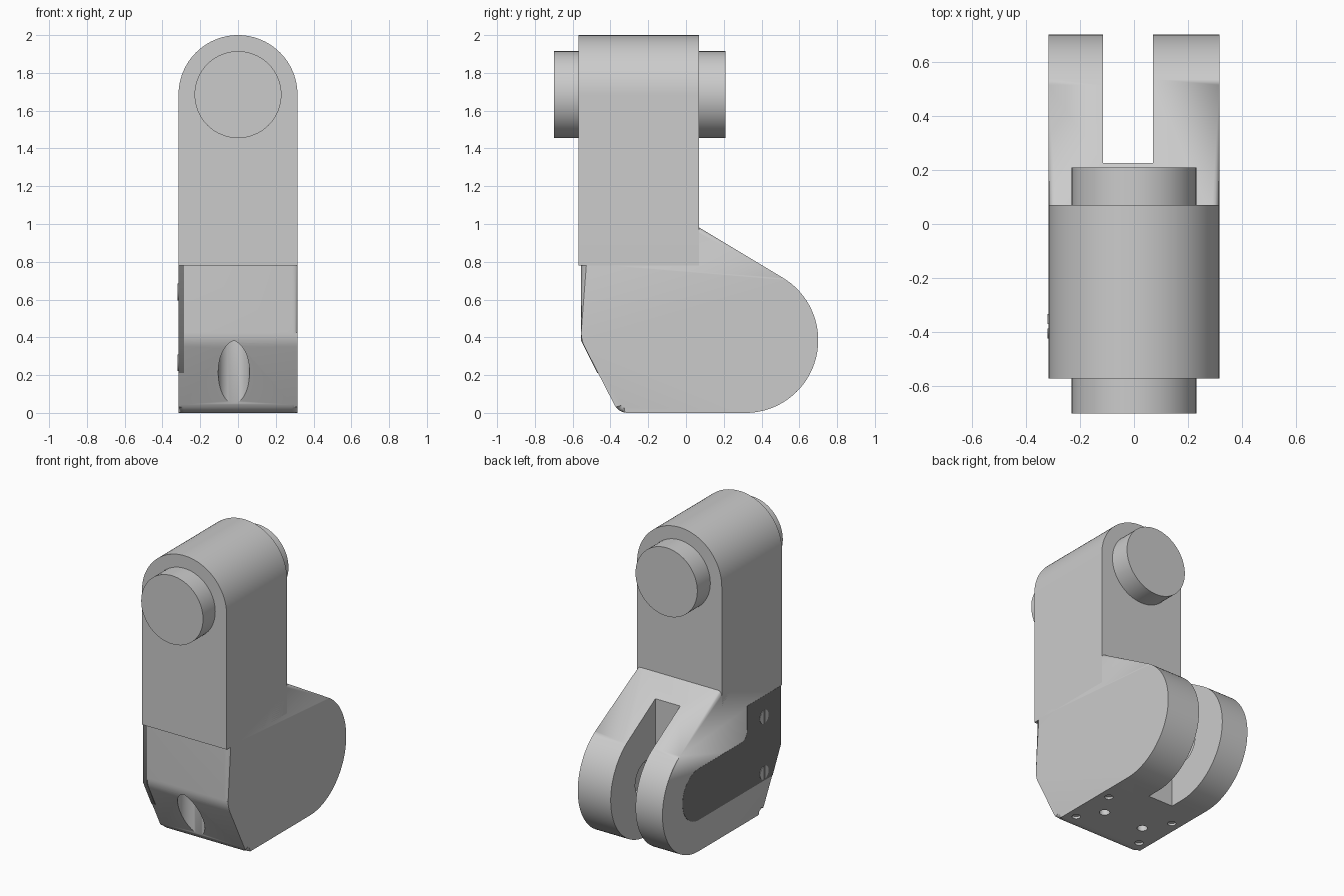
import bpy, bmesh
from math import sin, cos, radians
from mathutils import Vector

if "Cube" in bpy.data.objects:
    bpy.data.objects.remove(bpy.data.objects["Cube"])


def arc(cx, cy, r, a0, a1, n=24):
    return [(cx + r * cos(radians(a0 + (a1 - a0) * i / n)),
             cy + r * sin(radians(a0 + (a1 - a0) * i / n))) for i in range(n + 1)]


def fillet(a, b, c, cut, n=6):
    """Rounded corner at b between a and c, starting 'cut' away from b."""
    a, b, c = Vector(a), Vector(b), Vector(c)
    p, q = b + (a - b).normalized() * cut, b + (c - b).normalized() * cut
    return [tuple(p * (1 - t) ** 2 + b * 2 * t * (1 - t) + q * t * t)
            for t in (i / n for i in range(n + 1))]


def prism(name, pts, axis, lo, hi, bevel=0.0):
    """Extrude a 2D outline along an axis; rims may be rounded."""
    place = {'X': lambda u, v, w: (w, u, v),
             'Y': lambda u, v, w: (u, w, v),
             'Z': lambda u, v, w: (u, v, w)}[axis]
    bm = bmesh.new()
    rings = [[bm.verts.new(place(u, v, w)) for u, v in pts] for w in (lo, hi)]
    caps = [bm.faces.new(r) for r in rings]
    n = len(pts)
    for i in range(n):
        j = (i + 1) % n
        bm.faces.new((rings[0][i], rings[0][j], rings[1][j], rings[1][i]))
    if bevel:
        bmesh.ops.bevel(bm, geom=[e for f in caps for e in f.edges], offset=bevel,
                        offset_type='OFFSET', segments=4, profile=0.5,
                        affect='EDGES', clamp_overlap=True)
    bmesh.ops.recalc_face_normals(bm, faces=bm.faces[:])
    mesh = bpy.data.meshes.new(name)
    bm.to_mesh(mesh)
    bm.free()
    obj = bpy.data.objects.new(name, mesh)
    bpy.context.collection.objects.link(obj)
    return obj


def cylinder(name, axis, u, v, r, lo, hi, n=48):
    return prism(name, arc(u, v, r, 0, 360, n)[:-1], axis, lo, hi)


def box(name, x0, x1, y0, y1, z0, z1):
    return prism(name, [(x0, y0), (x1, y0), (x1, y1), (x0, y1)], 'Z', z0, z1)


def activate(obj):
    bpy.ops.object.select_all(action='DESELECT')
    obj.select_set(True)
    bpy.context.view_layer.objects.active = obj


def carve(obj, cutters):
    for c in cutters:
        c.hide_render = True
        activate(obj)
        m = obj.modifiers.new("cut", 'BOOLEAN')
        m.operation, m.solver, m.object = 'DIFFERENCE', 'EXACT', c
        bpy.ops.object.modifier_apply(modifier=m.name)
        bpy.data.objects.remove(c, do_unlink=True)


HALF = 0.315           # half width of the whole part
PY, PZ = 0.315, 0.385  # centre of the rounded rear fork

# Upper link with round top
link = prism("upper_link",
             [(-HALF, 0.78), (HALF, 0.78)] + arc(0, 2 - HALF, HALF, 0, 180, 48),
             'Y', -0.57, 0.07)

# Pivot pin through the link
pin = cylinder("pivot_pin", 'Y', 0, 2 - HALF, 0.23, -0.70, 0.208, 64)

# Lower body with rounded rims
top, knee, toe, heel = (-0.555, 0.81), (-0.555, 0.385), (-0.357, 0), (PY, 0)
body = prism("lower_body",
             [top] + fillet(top, knee, toe, 0.04) + fillet(knee, toe, heel, 0.05)
             + arc(PY, PZ, 0.385, -90, 59, 40) + [(0.03, 1.005)],
             'X', -HALF, HALF, bevel=0.028)

# Rear slot, axle sockets, front bore, underside holes and dimples
cutters = [box("slot_cutter", -0.115, 0.07, 0.225, 1.0, -0.2, 1.5),
           cylinder("axle_cutter", 'X', PY, PZ, 0.125, -0.215, 0.17),
           cylinder("bore_cutter", 'Z', -0.022, -0.466, 0.083, -0.2, 0.45)]
for s in (-1, 1):
    cutters.append(cylinder("hole_cutter", 'Z', s * 0.15, -0.10, 0.032, -0.1, 0.1, 24))
    for y in (-0.25, 0.06):
        cutters.append(cylinder("dimple_cutter", 'Z', s * 0.25, y, 0.026, -0.1, 0.015, 24))
carve(body, cutters)

# Dark side cover plate
plate = prism("side_plate",
              [(-0.557, 0.78), (-0.557, 0.385), (-0.469, 0.21)]
              + arc(PY, PZ - 0.002, 0.173, -90, 90, 32)
              + fillet((PY, 0.556), (-0.20, 0.556), (-0.20, 0.78), 0.07)
              + [(-0.20, 0.78)],
              'X', -HALF - 0.001, -0.287)
dark = bpy.data.materials.new("dark_grey")
dark.diffuse_color = (0.2, 0.2, 0.2, 1)
dark.use_nodes = True
dark.node_tree.nodes["Principled BSDF"].inputs["Base Color"].default_value = dark.diffuse_color
plate.data.materials.append(dark)

# Slotted screws in the plate
parts = [link, pin, body, plate]
for i, z in enumerate((0.265, 0.64)):
    screw = cylinder(f"plate_screw_{i + 1}", 'X', -0.377, z, 0.045, -HALF - 0.004, -0.29, 32)
    carve(screw, [box("screw_slot_cutter", -0.4, -HALF + 0.010,
                      -0.385, -0.369, z - 0.1, z + 0.1)])
    parts.append(screw)

for p in parts:
    activate(p)
    bpy.ops.object.shade_smooth_by_angle(angle=radians(30))
